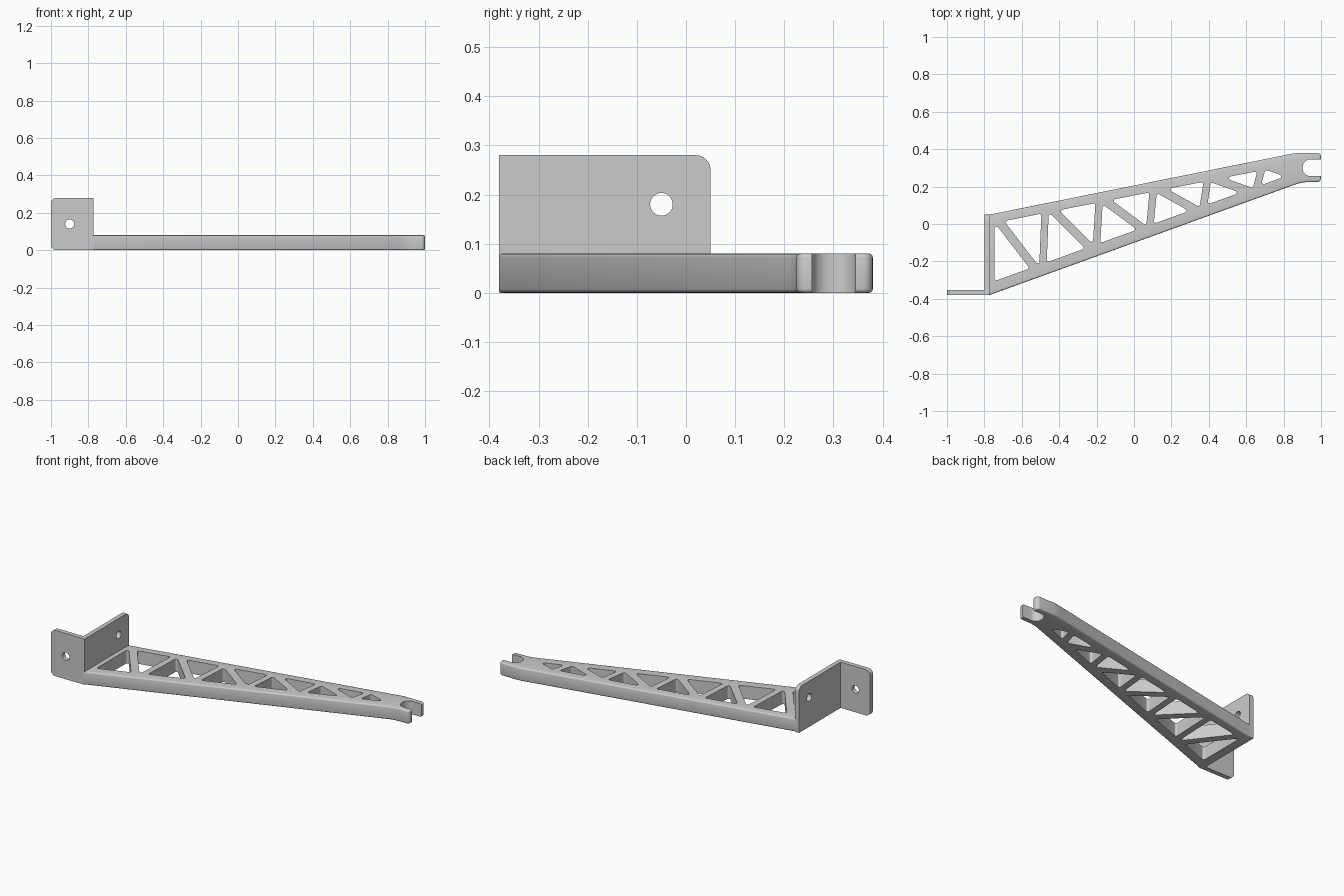
import bpy, bmesh, math
from mathutils import Vector
from mathutils.geometry import intersect_line_line

cube = bpy.data.objects.get("Cube")
if cube:
    bpy.data.objects.remove(cube, do_unlink=True)

gray = bpy.data.materials.new("plain gray")
gray.use_nodes = True
gray.diffuse_color = (0.6, 0.6, 0.6, 1)
gray.node_tree.nodes["Principled BSDF"].inputs["Base Color"].default_value = gray.diffuse_color


def rounded(corners, steps=6):
    """Outline from (x, y, radius) corners, each replaced by an arc."""
    out = []
    n = len(corners)
    for i, (x, y, r) in enumerate(corners):
        p = Vector((x, y))
        if r == 0:
            out.append(p)
            continue
        a = Vector(corners[i - 1][:2]) - p
        b = Vector(corners[(i + 1) % n][:2]) - p
        half = a.angle(b) / 2
        t = min(r / math.tan(half), 0.45 * min(a.length, b.length))
        r = t * math.tan(half)
        a.normalize()
        b.normalize()
        centre = p + (a + b).normalized() * r / math.sin(half)
        start = (p + a * t - centre).normalized()
        end = (p + b * t - centre).normalized()
        out += [centre + start.slerp(end, k / steps) * r for k in range(steps + 1)]
    return out


def circle(x, y, r, n=32):
    return [Vector((x + r * math.cos(k * math.tau / n), y + r * math.sin(k * math.tau / n)))
            for k in range(n)]


def prism(name, outlines, lo, hi, axis="z", fillet=0):
    """Extrude outlines along an axis; fillet rounds the rims."""
    place = {"x": lambda p, h: (h, p.x, p.y),
             "y": lambda p, h: (p.x, h, p.y),
             "z": lambda p, h: (p.x, p.y, h)}[axis]
    bm = bmesh.new()
    rims = []
    for pts in outlines:
        low = [bm.verts.new(place(p, lo)) for p in pts]
        high = [bm.verts.new(place(p, hi)) for p in pts]
        caps = [bm.faces.new(low), bm.faces.new(high)]
        for i in range(len(pts)):
            bm.faces.new((low[i - 1], low[i], high[i], high[i - 1]))
        rims += [e for f in caps for e in f.edges]
    bmesh.ops.recalc_face_normals(bm, faces=bm.faces)
    if fillet:
        bmesh.ops.bevel(bm, geom=rims, offset=fillet, segments=3, profile=0.5, affect="EDGES")
    mesh = bpy.data.meshes.new(name)
    bm.to_mesh(mesh)
    bm.free()
    mesh.materials.append(gray)
    ob = bpy.data.objects.new(name, mesh)
    bpy.context.collection.objects.link(ob)
    return ob


def cut(ob, outlines, lo, hi, axis="z"):
    """Cut outlines through an object, then shade it."""
    cutter = prism("cutter", outlines, lo, hi, axis)
    cutter.hide_render = True
    mod = ob.modifiers.new("cut", "BOOLEAN")
    mod.operation = "DIFFERENCE"
    mod.solver = "EXACT"
    mod.object = cutter
    bpy.ops.object.select_all(action="DESELECT")
    ob.select_set(True)
    bpy.context.view_layer.objects.active = ob
    bpy.ops.object.modifier_apply(modifier=mod.name)
    bpy.data.objects.remove(cutter, do_unlink=True)
    bpy.ops.object.shade_smooth_by_angle(angle=math.radians(35))


# Mounting bracket: two plates at a right angle
side_plate = prism("side_plate", [rounded([
    (-0.38, 0, 0), (0.05, 0, 0), (0.05, 0.28, 0.03), (-0.38, 0.28, 0)])], -0.8, -0.773, "x")
cut(side_plate, [circle(-0.05, 0.18, 0.023)], -0.9, -0.7, "x")
front_flange = prism("front_flange", [rounded([
    (-1, 0, 0.03), (-0.79, 0, 0), (-0.79, 0.28, 0), (-1, 0.28, 0.03)])], -0.38, -0.352, "y")
cut(front_flange, [circle(-0.9, 0.14, 0.024)], -0.5, -0.3, "y")


# Truss layout: inner chord lines, then (top x, bottom x) of each strut
def top(x):
    return Vector((x, 0.016 + 0.197 * (x + 0.693)))


def bottom(x):
    return Vector((x, -0.305 + 0.36 * (x + 0.745)))


uprights = [(-0.765, -0.765)] + [(-0.476 + 0.289 * k, -0.487 + 0.286 * k) for k in range(5)]
diagonals = list(zip((-0.719, -0.428, -0.152, 0.142, 0.436, 0.746),
                     (-0.535, -0.238, 0.043, 0.324, 0.602, 0.842)))


def strut_edge(strut, offset):
    a, b = top(strut[0]), bottom(strut[1])
    d = (b - a).normalized()
    shift = Vector((-d.y, d.x)) * offset
    return a + shift, b + shift


def meet(m, n):
    hit = intersect_line_line(*[p.to_3d() for p in (*m, *n)])[0]
    return hit.x, hit.y, 0.01


def triangle(a, b, c):
    return rounded([meet(a, b), meet(b, c), meet(c, a)])


top_chord = (top(-1), top(1))
bottom_chord = (bottom(-1), bottom(1))
windows = []
for k, diagonal in enumerate(diagonals):
    windows.append(triangle(strut_edge(uprights[k], 0.02),
                            strut_edge(diagonal, -0.023), bottom_chord))
    if k + 1 < len(uprights):
        windows.append(triangle(strut_edge(diagonal, 0.023), top_chord,
                                strut_edge(uprights[k + 1], -0.019)))

# Tapered arm with filleted rims and a forked tip
arm = prism("truss_arm", [rounded([
    (-0.785, -0.38, 0), (-0.773, -0.38, 0), (0.9, 0.225, 0.35), (1, 0.225, 0.02),
    (1, 0.38, 0.02), (0.865, 0.38, 0.3), (-0.773, 0.05, 0), (-0.785, 0.05, 0)])],
    0, 0.08, "z", fillet=0.008)
slot = rounded([(0.902, 0.256, 0.044), (1.2, 0.256, 0), (1.2, 0.345, 0), (0.902, 0.345, 0.044)])
cut(arm, windows + [slot], -0.1, 0.2)
